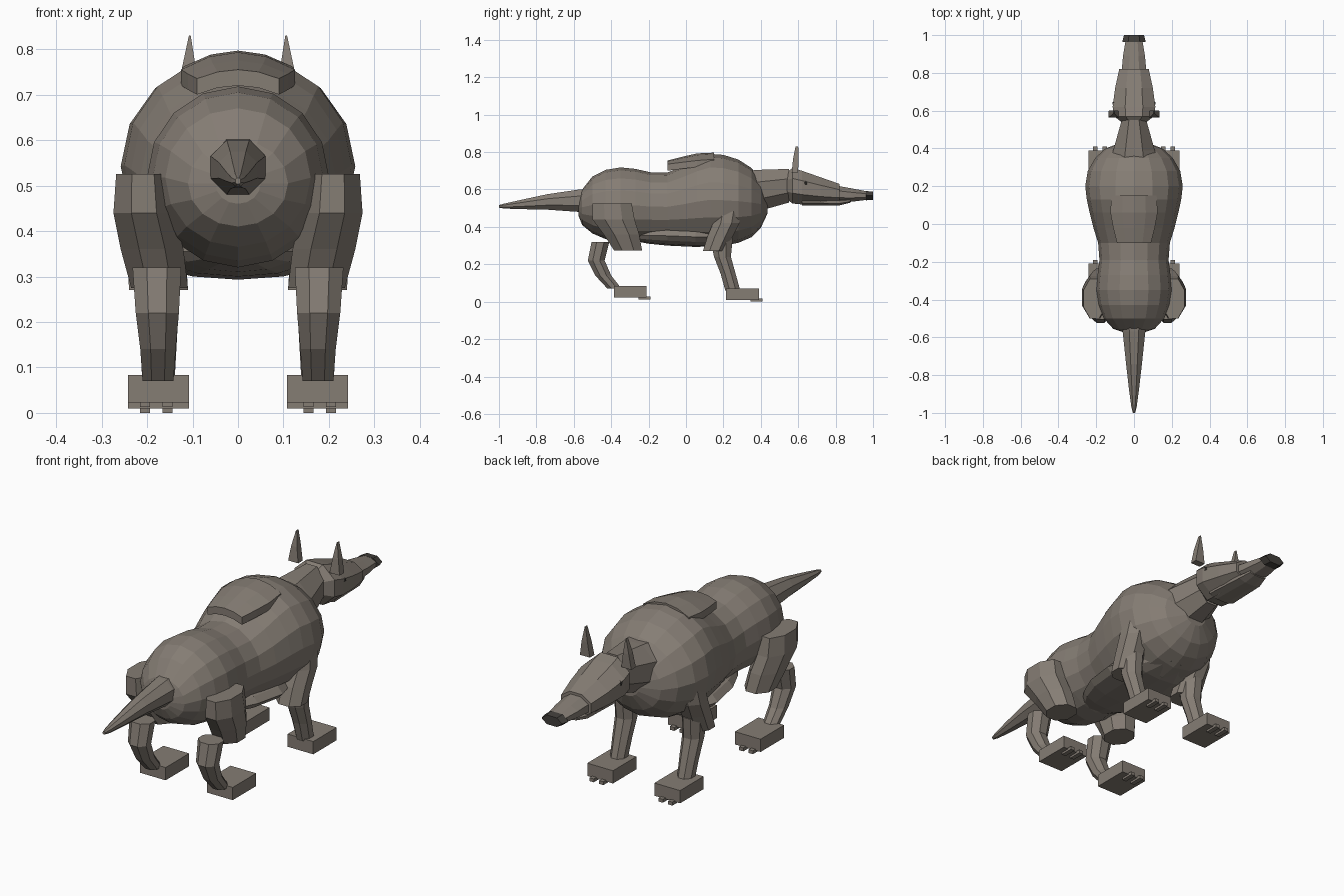
import bpy, bmesh
from math import sin, cos, pi
from mathutils import Vector

cube = bpy.data.objects.get("Cube")
if cube:
    bpy.data.objects.remove(cube)


def material(name, color):
    m = bpy.data.materials.new(name)
    m.use_nodes = True
    m.diffuse_color = (*color, 1)
    m.node_tree.nodes["Principled BSDF"].inputs["Base Color"].default_value = (*color, 1)
    return m


FUR = material("warm grey fur", (0.235, 0.205, 0.175))
DARK = material("dark nose", (0.055, 0.05, 0.044))


def finish(name, bm, mat):
    bmesh.ops.recalc_face_normals(bm, faces=bm.faces[:])
    me = bpy.data.meshes.new(name)
    bm.to_mesh(me)
    bm.free()
    me.materials.append(mat)
    ob = bpy.data.objects.new(name, me)
    bpy.context.collection.objects.link(ob)
    return ob


def skin(name, rings, mat=FUR):
    """Join equal rings of points into a closed, capped tube."""
    bm = bmesh.new()
    loops = [[bm.verts.new(p) for p in r] for r in rings]
    n = len(loops[0])
    for a, b in zip(loops, loops[1:]):
        for i in range(n):
            j = (i + 1) % n
            bm.faces.new((a[i], a[j], b[j], b[i]))
    bm.faces.new(loops[0])
    bm.faces.new(loops[-1])
    return finish(name, bm, mat)


def oval(n, flat):
    """Unit polygon; flat puts an edge, not a corner, at the top."""
    k = 1 / cos(pi / n) if flat else 1
    return [(k * sin(2 * pi * (i + flat / 2) / n), k * cos(2 * pi * (i + flat / 2) / n))
            for i in range(n)]


def along_y(name, stations, n=8, flat=True, mat=FUR):
    """Stations are (y, bottom z, top z, half width)."""
    return skin(name, [[(w * u, y, (lo + hi) / 2 + (hi - lo) / 2 * v) for u, v in oval(n, flat)]
                       for y, lo, hi, w in stations], mat)


def limb(name, stations, side, n=8):
    """Stations are (z, inner x, outer x, rear y, fore y)."""
    return skin(name, [[(side * ((a + b) / 2 + (b - a) / 2 * u), (c + d) / 2 + (d - c) / 2 * v, z)
                        for u, v in oval(n, True)] for z, a, b, c, d in stations])


def block(name, lo, hi, side, mat=FUR):
    bm = bmesh.new()
    bmesh.ops.create_cube(bm, size=1)
    lo, hi = Vector(lo), Vector(hi)
    for v in bm.verts:
        p = (lo + hi) / 2 + v.co * (hi - lo)
        v.co = (side * p.x, p.y, p.z)
    return finish(name, bm, mat)


# Trunk with hip and shoulder masses
along_y("body", [
    (-0.575, .46, .55, .05), (-0.555, .41, .6, .11), (-0.5, .365, .67, .16),
    (-0.43, .335, .705, .187), (-0.35, .32, .718, .2), (-0.27, .32, .71, .193),
    (-0.19, .325, .692, .183), (-0.1, .325, .69, .19), (-0.02, .315, .725, .215),
    (0.06, .305, .765, .235), (0.13, .3, .79, .25), (0.2, .3, .785, .258),
    (0.28, .315, .76, .245), (0.35, .345, .715, .205), (0.4, .395, .65, .15),
    (0.435, .47, .58, .06)], 16, False)
along_y("belly", [
    (-0.3, .33, .38, .06), (-0.2, .31, .4, .13), (-0.1, .3, .405, .175),
    (0.05, .293, .4, .2), (0.18, .297, .39, .16), (0.3, .325, .385, .07)], 12, False)

# Raised patch of fur over the back
skin("back_patch", [
    [(x, y, z + rise - (x / 0.12) ** 2 * 0.035)
     for rise, xs in ((0.025, (-w, -w / 2, 0, w / 2, w)), (-0.01, (w, w / 2, 0, -w / 2, -w)))
     for x in xs]
    for y, z, w in ((-0.1, .73, .09), (-0.02, .75, .11), (0.06, .768, .125), (0.15, .772, .12))])

# Neck, head and tail
along_y("neck", [(0.32, .47, .7, .13), (0.39, .485, .705, .11), (0.55, .53, .71, .065)])
along_y("head", [(0.535, .55, .69, .06), (0.57, .525, .715, .105), (0.62, .52, .7, .113),
                 (0.72, .52, .665, .1), (0.82, .525, .63, .078)])
along_y("snout", [(0.78, .528, .625, .068), (0.89, .535, .605, .058), (0.97, .545, .59, .045)])
along_y("lower_jaw", [(0.62, .515, .56, .07), (0.82, .515, .55, .06), (0.88, .53, .55, .045)])
along_y("nose", [(0.963, .542, .592, .054), (1.0, .545, .588, .046)], 6, True, DARK)
along_y("tail", [(-0.5, .455, .605, .066), (-0.57, .48, .6, .06), (-0.74, .492, .575, .042),
                 (-0.88, .495, .545, .026), (-0.97, .498, .525, .014), (-1.0, .503, .517, .006)])

for side, word in ((1, "left"), (-1, "right")):
    # Ears and eyes
    skin("ear_" + word, [[(side * (x + w * u), y + d * v, z) for u, v in oval(4, True)]
                         for z, x, w, y, d in ((.69, .108, .026, .582, .017),
                                               (.76, .108, .015, .587, .015),
                                               (.83, .106, .002, .593, .007))])
    bm = bmesh.new()
    bmesh.ops.create_icosphere(bm, subdivisions=1, radius=0.013)
    bmesh.ops.translate(bm, verts=bm.verts, vec=(side * 0.103, 0.64, 0.635))
    finish("eye_" + word, bm, DARK)

    # Fore leg on the head end
    limb("fore_upper_leg_" + word, [(.51, .13, .235, .16, .3), (.42, .125, .245, .145, .285),
                                    (.35, .115, .242, .115, .25), (.27, .11, .24, .09, .21)], side)
    limb("fore_lower_leg_" + word, [(.34, .13, .225, .13, .25), (.24, .13, .22, .15, .24),
                                    (.15, .135, .215, .185, .265), (.06, .14, .21, .21, .29)], side)
    # Hind leg on the tail end
    limb("hind_thigh_" + word, [(.525, .15, .268, -.5, -.29), (.44, .14, .274, -.5, -.275),
                                (.36, .12, .258, -.44, -.25), (.275, .11, .235, -.385, -.235)], side)
    limb("hind_lower_leg_" + word, [(.32, .125, .232, -.505, -.41), (.22, .13, .225, -.525, -.435),
                                    (.14, .137, .215, -.485, -.4), (.07, .142, .21, -.42, -.345)], side)

    # Feet with two claws each
    for part, y, z in (("fore", 0.215, 0.01), ("hind", -0.385, 0.023)):
        block(f"{part}_foot_{word}", (.108, y, z), (.242, y + .175, z + .06), side)
        for i, x in enumerate((.155, .205)):
            block(f"{part}_claw_{word}_{i + 1}", (x - .011, y + .13, z - .01),
                  (x + .011, y + .195, z + .006), side)
